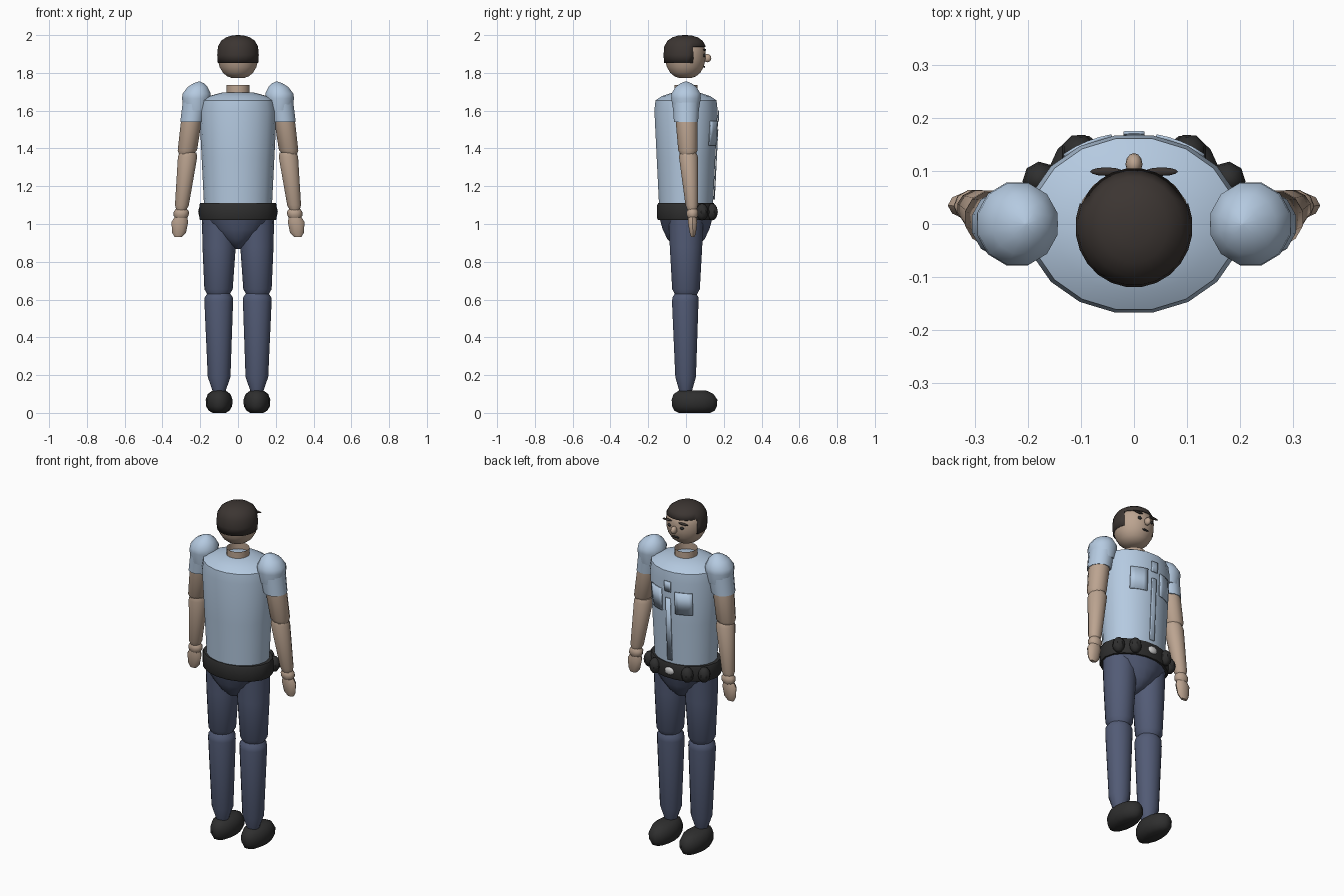
import bpy, bmesh, math
from mathutils import Matrix

COL = {
    "skin": (0.50, 0.37, 0.28), "shirt": (0.46, 0.59, 0.75), "trousers": (0.085, 0.105, 0.18),
    "hair": (0.045, 0.036, 0.032), "black": (0.028, 0.028, 0.028), "metal": (0.6, 0.6, 0.6)}
MATS = {}
for key, c in COL.items():
    MATS[key] = bpy.data.materials.new(key)
    MATS[key].diffuse_color = (*c, 1)


def finish(name, bm, mat, angle=40):
    me = bpy.data.meshes.new(name)
    bmesh.ops.recalc_face_normals(bm, faces=bm.faces)
    bm.to_mesh(me)
    bm.free()
    ob = bpy.data.objects.new(name, me)
    bpy.context.collection.objects.link(ob)
    me.materials.append(MATS[mat])
    me.shade_smooth()
    me.set_sharp_from_angle(angle=math.radians(angle))
    return ob


def rings_mesh(rings, n, caps=True):
    """Stack of ellipses, each (centre x, centre y, z, radius x, radius y)."""
    bm = bmesh.new()
    rows = []
    for cx, cy, z, rx, ry in rings:
        ang = [2 * math.pi * (i + 0.5) / n - math.pi / 2 for i in range(n)]
        rows.append([bm.verts.new((cx + rx * math.cos(a), cy + ry * math.sin(a), z)) for a in ang])
    for lo, hi in zip(rows, rows[1:]):
        for i in range(n):
            j = (i + 1) % n
            bm.faces.new((lo[i], lo[j], hi[j], hi[i]))
    if caps:
        bm.faces.new(rows[0][::-1])
        bm.faces.new(rows[-1])
    return bm


def loft(name, rings, mat, n=12, caps=True, side=1):
    return finish(name, rings_mesh([(side * r[0], *r[1:]) for r in rings], n, caps), mat)


def ball(name, pos, size, mat, turn=0, seg=12, rows=8):
    bm = bmesh.new()
    m = Matrix.Translation(pos) @ Matrix.Rotation(turn, 4, 'Z') @ Matrix.Diagonal((*size, 1))
    bmesh.ops.create_uvsphere(bm, u_segments=seg, v_segments=rows, radius=1, matrix=m)
    return finish(name, bm, mat)


def torso_radii(z):
    return 0.18 + 0.05 * (z - 1.1), 0.145 + 0.05 * (z - 1.1)


def patch(name, x0, x1, z0, z1, off=0.003):
    """Thin cloth panel following the chest."""
    bm = bmesh.new()
    k = 4
    rows = []
    for z in (z0, z1):
        rx, ry = torso_radii(z)
        xs = [x0 + (x1 - x0) * i / k for i in range(k + 1)]
        rows.append([bm.verts.new((x, ry * math.sqrt(1 - (x / rx) ** 2) + off, z)) for x in xs])
    for i in range(k):
        bm.faces.new((rows[0][i], rows[0][i + 1], rows[1][i + 1], rows[1][i]))
    ob = finish(name, bm, "shirt")
    sol = ob.modifiers.new("thickness", 'SOLIDIFY')
    sol.thickness = 0.006
    sol.offset = 0


# Torso, neck, belt and hips
loft("torso", [(0, 0, z, *torso_radii(z)) for z in (1.1, 1.35, 1.6)] +
     [(0, 0, 1.655, 0.196, 0.164), (0, 0, 1.677, 0.155, 0.13), (0, 0, 1.697, 0.08, 0.07)], "shirt", 18)
loft("neck", [(0, 0, 1.68, 0.062, 0.062), (0, 0, 1.735, 0.062, 0.062)], "skin", 16, False)
loft("belt", [(0, 0, 1.02, 0.2, 0.15), (0, 0, 1.03, 0.205, 0.155),
              (0, 0, 1.10, 0.205, 0.155), (0, 0, 1.11, 0.2, 0.15)], "black", 18)
loft("hips", [(0, 0, 1.03, 0.19, 0.142), (0, 0, 0.97, 0.145, 0.125),
              (0, 0, 0.92, 0.088, 0.1), (0, 0, 0.885, 0.042, 0.065), (0, 0, 0.867, 0.012, 0.02)], "trousers", 18)

# Shirt details
patch("shirt_placket", -0.015, 0.015, 1.13, 1.5)
patch("shirt_collar_tab", -0.02, 0.02, 1.54, 1.6)
ball("belt_buckle", (0, 0.155, 1.066), (0.03, 0.012, 0.022), "metal")

# Head with face
loft("head", [(0, -0.004, z, r, r) for z, r in
              ((1.772, 0.03), (1.782, 0.058), (1.80, 0.08), (1.83, 0.098), (1.865, 0.107),
               (1.91, 0.109), (1.945, 0.1), (1.975, 0.075), (1.99, 0.03))], "skin", 20)
ball("nose", (0, 0.113, 1.878), (0.016, 0.021, 0.022), "skin")
ball("mouth", (0, 0.096, 1.832), (0.024, 0.006, 0.005), "black")

# Hair cap, opened around the face
bm = rings_mesh([(0, -0.005, z, r, r + 0.004) for z, r in
                 ((1.853, 0.108), (1.895, 0.111), (1.94, 0.107), (1.97, 0.09),
                  (1.988, 0.064), (1.997, 0.034), (2.0, 0.006))], 24)
face_open = [f for f in bm.faces
             if f.calc_center_median().z < 1.94 and f.calc_center_median().y > 0.05 or
             all(abs(v.co.z - 1.853) < 0.001 for v in f.verts)]
bmesh.ops.delete(bm, geom=face_open, context='FACES')
hair = finish("hair", bm, "hair")
thick = hair.modifiers.new("thickness", 'SOLIDIFY')
thick.thickness = 0.008
thick.offset = -1

for s, tag in ((-1, "left"), (1, "right")):
    # Eyes, brows and pockets
    ball(tag + "_eye", (s * 0.04, 0.096, 1.893), (0.012, 0.008, 0.009), "black")
    ball(tag + "_eyebrow", (s * 0.052, 0.099, 1.922), (0.031, 0.008, 0.006), "hair")
    x0, x1 = sorted((s * 0.042, s * 0.132))
    patch(tag + "_pocket", x0, x1, 1.415, 1.545)
    # Belt pouches
    for nm, x, y in (("front", 0.105, 0.138), ("side", 0.178, 0.085)):
        ball(f"{tag}_{nm}_pouch", (s * x, y, 1.064), (0.034, 0.032, 0.045), "black",
             math.atan2(y * 1.7, s * x) - math.pi / 2, 8, 6)
    # Arm: shoulder cap, sleeve, upper arm, forearm, cuff, hand
    loft(tag + "_shoulder", [(0.222, 0, 1.6, 0.066, 0.07), (0.221, 0, 1.665, 0.078, 0.081),
                             (0.219, 0, 1.69, 0.077, 0.08), (0.214, 0, 1.725, 0.055, 0.058),
                             (0.208, 0, 1.745, 0.028, 0.03), (0.205, 0, 1.755, 0.003, 0.003)],
         "shirt", 12, True, s)
    loft(tag + "_sleeve", [(0.244, 0, 1.54, 0.064, 0.066), (0.222, 0, 1.67, 0.07, 0.075)],
         "shirt", 12, True, s)
    loft(tag + "_upper_arm", [(0.275, 0.01, 1.368, 0.038, 0.04), (0.268, 0.01, 1.39, 0.053, 0.053),
                              (0.245, 0.002, 1.56, 0.057, 0.06)], "skin", 12, True, s)
    loft(tag + "_forearm", [(0.3, 0.032, 1.075, 0.028, 0.026), (0.297, 0.03, 1.1, 0.038, 0.034),
                            (0.267, 0.013, 1.355, 0.053, 0.052), (0.265, 0.011, 1.378, 0.046, 0.045)],
         "skin", 12, True, s)
    loft(tag + "_wrist", [(0.302, 0.034, 1.03, 0.03, 0.023), (0.301, 0.034, 1.045, 0.04, 0.032),
                          (0.3, 0.034, 1.066, 0.04, 0.032), (0.3, 0.034, 1.08, 0.029, 0.025)],
         "skin", 10, True, s)
    loft(tag + "_hand", [(0.317, 0.036, 0.932, 0.02, 0.01), (0.312, 0.036, 0.955, 0.037, 0.018),
                         (0.308, 0.035, 1.01, 0.044, 0.026), (0.302, 0.034, 1.04, 0.032, 0.023)],
         "skin", 10, True, s)
    # Leg: thigh, shin, shoe
    loft(tag + "_thigh", [(0.103, 0, 0.62, 0.055, 0.055), (0.103, 0, 0.655, 0.075, 0.075),
                          (0.1, 0, 0.88, 0.088, 0.088), (0.1, 0, 1.04, 0.091, 0.095)],
         "trousers", 14, True, s)
    loft(tag + "_shin", [(0.1, -0.002, 0.115, 0.034, 0.034), (0.1, -0.002, 0.19, 0.06, 0.056),
                         (0.102, -0.004, 0.59, 0.076, 0.072), (0.102, -0.003, 0.612, 0.074, 0.07),
                         (0.102, -0.002, 0.635, 0.058, 0.056)], "trousers", 14, True, s)
    loft(tag + "_shoe", [(0.1, 0.045, 0.0, 0.035, 0.085), (0.1, 0.045, 0.012, 0.055, 0.11),
                         (0.1, 0.045, 0.035, 0.069, 0.122), (0.1, 0.045, 0.07, 0.071, 0.124),
                         (0.1, 0.04, 0.1, 0.06, 0.108), (0.1, 0.035, 0.118, 0.035, 0.075)],
         "black", 14, True, s)
